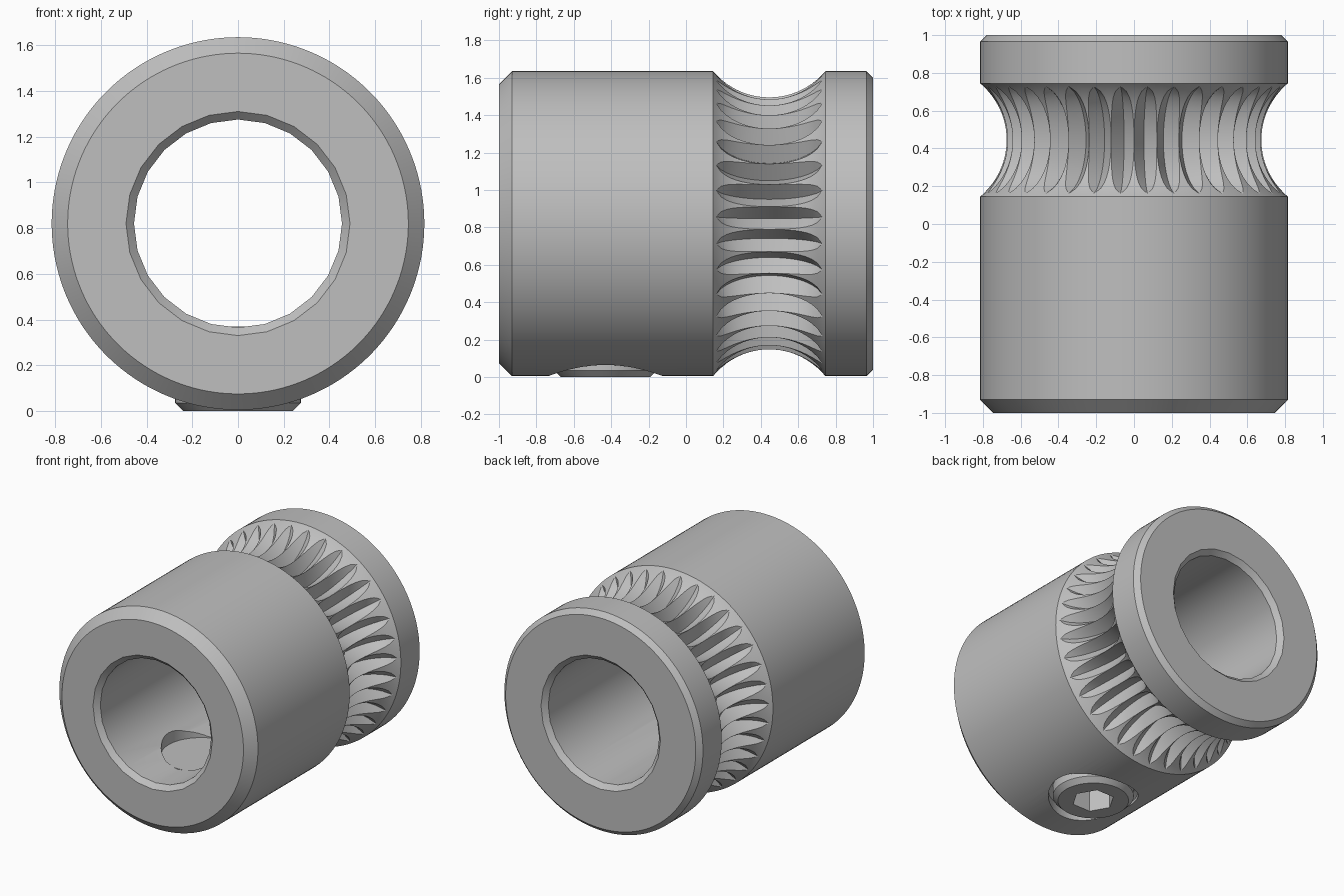
import bpy, bmesh, math
from mathutils import Matrix

if "Cube" in bpy.data.objects:
    bpy.data.objects.remove(bpy.data.objects["Cube"])

AXIS_Z = 0.82          # height of the pulley axis
RADIUS = 0.815
TEETH = 35
PITCH = 2 * math.pi / TEETH
GROOVE_Y = 0.445
GROOVE_HALF = 0.30
NOTCH_HALF = 0.285
CREST, ROOT = 0.675, 0.585
SCREW_Y = -0.43

steel = bpy.data.materials.new("grey_steel")
steel.use_nodes = True
grey = (0.52, 0.52, 0.52, 1)
steel.diffuse_color = grey
steel.node_tree.nodes["Principled BSDF"].inputs["Base Color"].default_value = grey


def finish(name, bm):
    bmesh.ops.remove_doubles(bm, verts=bm.verts, dist=1e-5)
    bmesh.ops.recalc_face_normals(bm, faces=bm.faces)
    mesh = bpy.data.meshes.new(name)
    bm.to_mesh(mesh)
    bm.free()
    mesh.materials.append(steel)
    obj = bpy.data.objects.new(name, mesh)
    bpy.context.collection.objects.link(obj)
    return obj


def skin(bm, rings):
    """Join rings of points into a closed tube with flat ends."""
    loops = [[bm.verts.new(p) for p in ring] for ring in rings]
    n = len(loops[0])
    for a, b in zip(loops, loops[1:]):
        for i in range(n):
            j = (i + 1) % n
            bm.faces.new((a[i], a[j], b[j], b[i]))
    bm.faces.new(loops[0])
    bm.faces.new(loops[-1])


def lathe(name, profile, sides, matrix):
    """Solid of revolution about local z from (height, radius) pairs."""
    bm = bmesh.new()
    angles = [2 * math.pi * i / sides for i in range(sides)]
    skin(bm, [[(r * math.cos(a), r * math.sin(a), h) for a in angles] for h, r in profile])
    bm.transform(matrix)
    return finish(name, bm)


def cut(obj, cutter):
    mod = obj.modifiers.new("cut", "BOOLEAN")
    mod.operation = "DIFFERENCE"
    mod.solver = "EXACT"
    mod.object = cutter
    bpy.context.view_layer.objects.active = obj
    bpy.ops.object.modifier_apply(modifier=mod.name)
    bpy.data.objects.remove(cutter)


def smooth(obj):
    bpy.ops.object.select_all(action="DESELECT")
    obj.select_set(True)
    bpy.context.view_layer.objects.active = obj
    bpy.ops.object.shade_smooth_by_angle(angle=math.radians(28))


def arc(bottom, top, half, d):
    """Radius of a circular groove profile at distance d from its middle."""
    sag = top - bottom
    rad = (half * half + sag * sag) / (2 * sag)
    return bottom + rad - math.sqrt(rad * rad - d * d)


def ring(y, land, root, half_notch):
    """One ring: each tooth has a land middle, notch side, root, notch side."""
    pts = []
    for k in range(TEETH):
        c = PITCH * (k + 0.5)
        for a, r in ((c - PITCH / 2, land), (c - half_notch, land),
                     (c, root), (c + half_notch, land)):
            pts.append((r * math.sin(a), y, AXIS_Z + r * math.cos(a)))
    return pts


def plain(y, r):
    return ring(y, r, r, PITCH / 4)


# Pulley body with a curved groove and V notches all round it
rings = [plain(-1, 0.745), plain(-0.93, RADIUS), plain(GROOVE_Y - GROOVE_HALF, RADIUS)]
tip = arc(CREST, RADIUS, GROOVE_HALF, NOTCH_HALF)
ROWS = 20
for i in range(ROWS + 1):
    d = NOTCH_HALF * (2 * i / ROWS - 1)
    land = arc(CREST, RADIUS, GROOVE_HALF, d)
    root = min(land, arc(ROOT, tip, NOTCH_HALF, d))
    width = PITCH / 2 * min(1, (land - root) / (CREST - ROOT))
    rings.append(ring(GROOVE_Y + d, land, root, width))
rings += [plain(GROOVE_Y + GROOVE_HALF, RADIUS), plain(0.965, RADIUS), plain(1, 0.78)]
bm = bmesh.new()
skin(bm, rings)
body = finish("pulley_body", bm)

# Bore with small chamfers at both ends
along_y = Matrix.Translation((0, 0, AXIS_Z)) @ Matrix.Rotation(-math.pi / 2, 4, "X")
cut(body, lathe("bore_cutter", [(-1.02, 0.51), (-0.965, 0.455), (0.965, 0.455), (1.02, 0.51)],
                24, along_y))

# Screw hole from below into the bore, with a slightly wider mouth
at_screw = Matrix.Translation((0, SCREW_Y, 0))
cut(body, lathe("hole_cutter", [(-0.1, 0.305), (0.08, 0.305), (0.11, 0.27), (0.7, 0.27)],
                48, at_screw))
smooth(body)

# Set screw with a hexagonal socket
screw = lathe("set_screw", [(0, 0.24), (0.035, 0.275), (0.37, 0.275)], 48, at_screw)
cut(screw, lathe("socket_cutter", [(-0.1, 0.145), (0.16, 0.145)], 6, at_screw))
smooth(screw)
